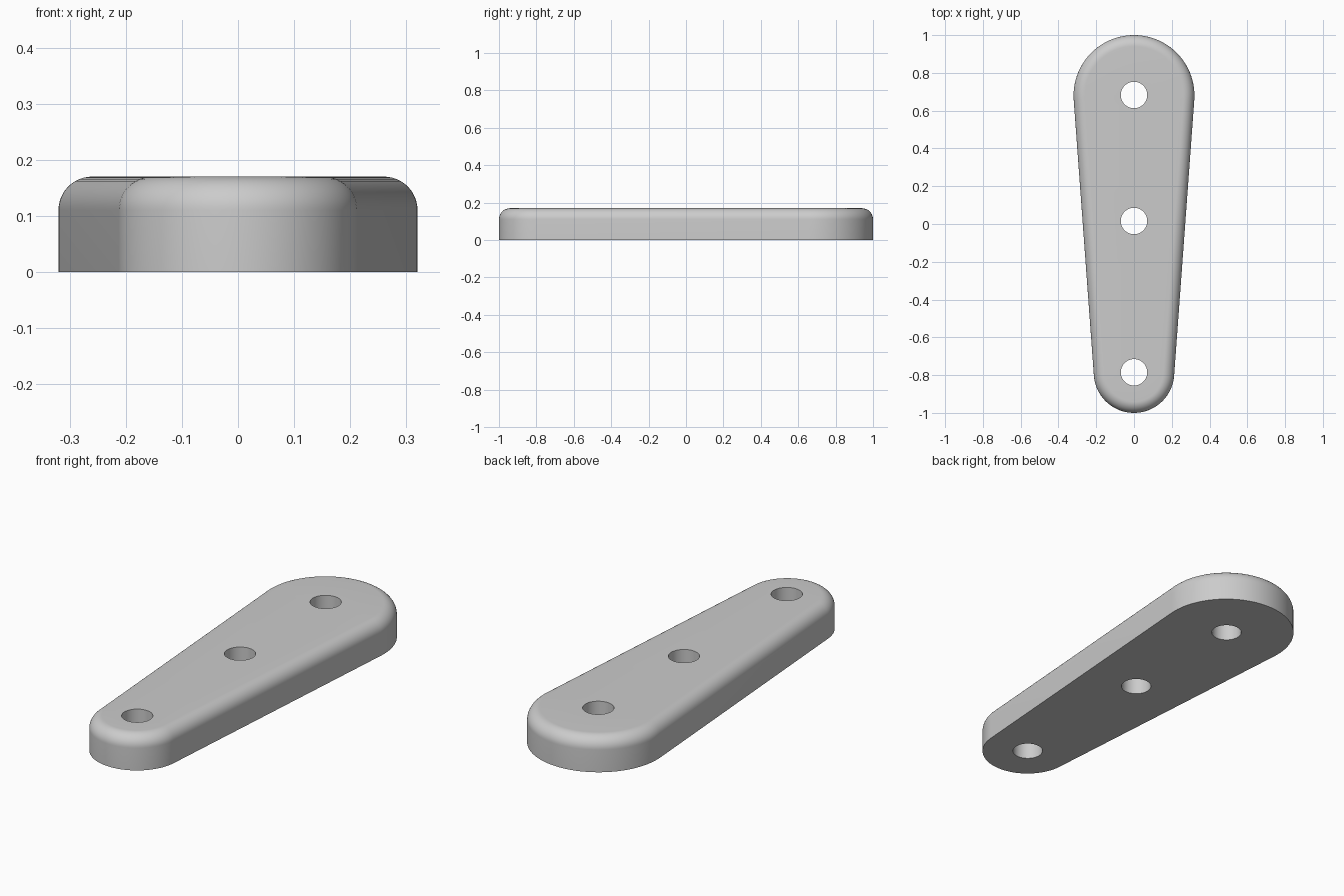
import bpy, bmesh
from math import sin, cos, pi, asin, radians

if "Cube" in bpy.data.objects:
    bpy.data.objects.remove(bpy.data.objects["Cube"])

HEIGHT, FILLET = 0.17, 0.06
BACK_Y, BACK_R = 0.68, 0.32
FRONT_Y, FRONT_R = -0.787, 0.213
HOLE_R = 0.07
HOLES = (0.683, 0.016, -0.785)

# Angle at which the straight sides touch both end circles
tilt = asin((FRONT_R - BACK_R) / (BACK_Y - FRONT_Y))


def arc(cy, r, start, end, steps):
    angles = [start + (end - start) * i / steps for i in range(steps + 1)]
    return [(r * cos(a), cy + r * sin(a)) for a in angles]


def outline(inset):
    """Tapered outline with two round ends, moved inward by inset."""
    return (arc(BACK_Y, BACK_R - inset, tilt, pi - tilt, 48)
            + arc(FRONT_Y, FRONT_R - inset, pi - tilt, 2 * pi + tilt, 48))


bm = bmesh.new()


def ring(points, z):
    return [bm.verts.new((x, y, z)) for x, y in points]


def wall(lower, upper):
    n = len(lower)
    for i in range(n):
        j = (i + 1) % n
        bm.faces.new((lower[i], lower[j], upper[j], upper[i]))


def loop_edges(loop):
    return [bm.edges.get((v, loop[i - 1])) for i, v in enumerate(loop)]


# Outer wall and rounded top edge
rings = [ring(outline(0), 0)]
for i in range(13):
    a = pi / 2 * i / 12
    rings.append(ring(outline(FILLET * (1 - cos(a))),
                      HEIGHT - FILLET + FILLET * sin(a)))
for lower, upper in zip(rings, rings[1:]):
    wall(lower, upper)

# Three through holes
bottom, top = loop_edges(rings[0]), loop_edges(rings[-1])
for y in HOLES:
    circle = arc(y, HOLE_R, 0, 2 * pi, 48)[:-1]
    low, high = ring(circle, 0), ring(circle, HEIGHT)
    wall(high, low)
    bottom += loop_edges(low)
    top += loop_edges(high)

# Flat bottom and top around the holes
for edges, up in ((bottom, -1), (top, 1)):
    bmesh.ops.triangle_fill(bm, edges=edges, use_beauty=True, normal=(0, 0, up))
bmesh.ops.recalc_face_normals(bm, faces=bm.faces[:])

mesh = bpy.data.meshes.new("tapered_plate")
bm.to_mesh(mesh)
bm.free()
plate = bpy.data.objects.new("tapered_plate", mesh)
bpy.context.collection.objects.link(plate)

# Plain grey
grey = bpy.data.materials.new("grey")
grey.use_nodes = True
color = (0.6, 0.6, 0.6, 1)
grey.diffuse_color = color
grey.node_tree.nodes["Principled BSDF"].inputs["Base Color"].default_value = color
mesh.materials.append(grey)

bpy.ops.object.select_all(action="DESELECT")
plate.select_set(True)
bpy.context.view_layer.objects.active = plate
bpy.ops.object.shade_smooth_by_angle(angle=radians(30))
